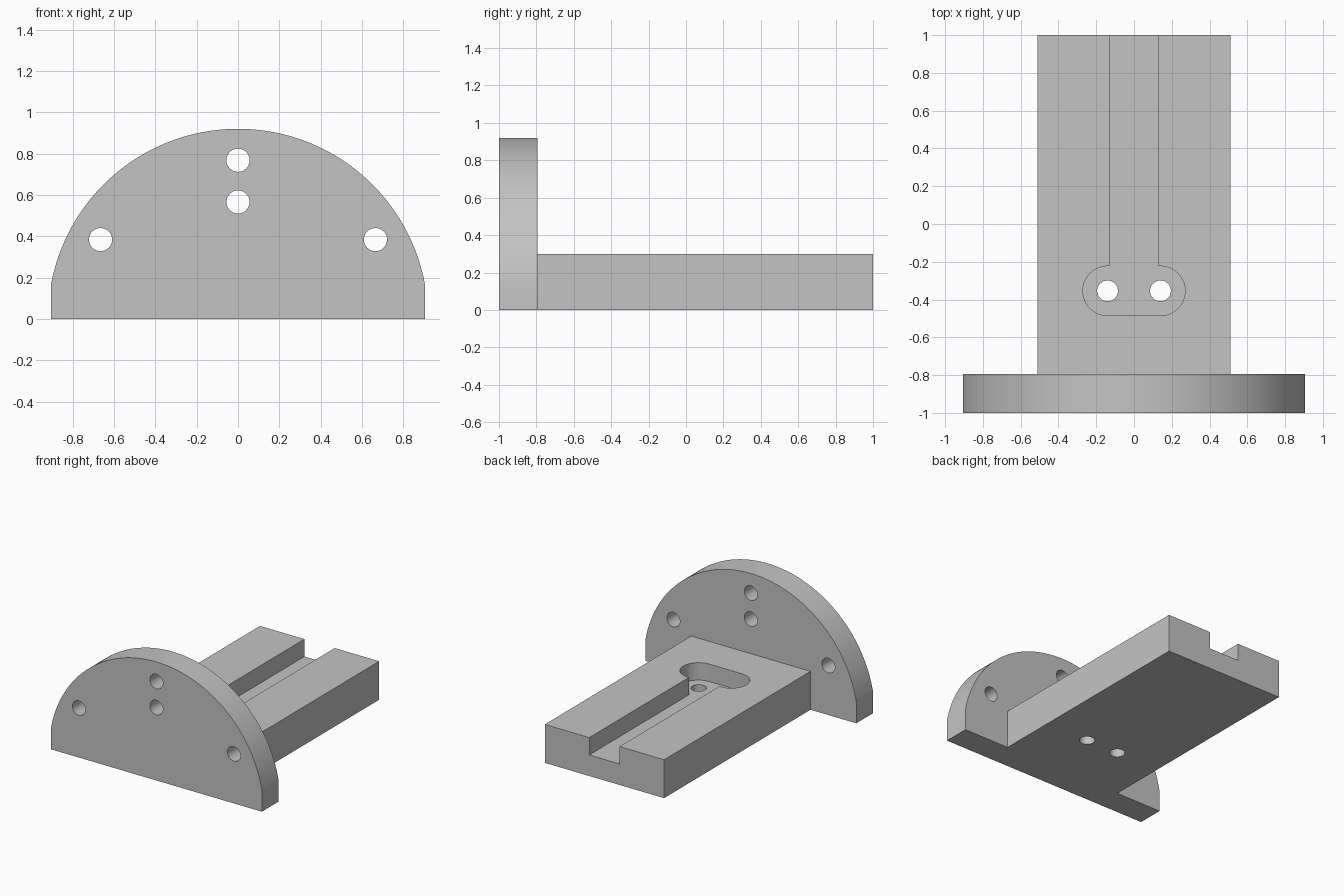
import bpy, bmesh
from math import sin, cos, pi, acos

if "Cube" in bpy.data.objects:
    bpy.data.objects.remove(bpy.data.objects["Cube"], do_unlink=True)

grey = bpy.data.materials.new("plain grey")
grey.use_nodes = True
grey.diffuse_color = (0.55, 0.55, 0.55, 1)
grey.node_tree.nodes["Principled BSDF"].inputs["Base Color"].default_value = grey.diffuse_color


def arc(cx, cy, r, start, end, steps):
    return [(cx + r * cos(start + (end - start) * i / steps),
             cy + r * sin(start + (end - start) * i / steps)) for i in range(steps + 1)]


def circle(cx, cy, r):
    return arc(cx, cy, r, 0, 2 * pi, 48)[:-1]


def prism(name, outline, axis, low, high):
    """Extrude a 2D outline along y or z."""
    def place(p, d):
        return (p[0], d, p[1]) if axis == "y" else (p[0], p[1], d)
    bm = bmesh.new()
    rings = [[bm.verts.new(place(p, d)) for p in outline] for d in (low, high)]
    for ring in rings:
        bm.faces.new(ring)
    n = len(outline)
    for i in range(n):
        j = (i + 1) % n
        bm.faces.new((rings[0][i], rings[0][j], rings[1][j], rings[1][i]))
    bmesh.ops.recalc_face_normals(bm, faces=bm.faces)
    mesh = bpy.data.meshes.new(name)
    bm.to_mesh(mesh)
    bm.free()
    mesh.materials.append(grey)
    obj = bpy.data.objects.new(name, mesh)
    bpy.context.collection.objects.link(obj)
    return obj


def combine(target, tool, operation):
    """Apply a boolean and discard the tool object."""
    tool.hide_render = True
    mod = target.modifiers.new(operation.lower(), "BOOLEAN")
    mod.operation, mod.solver, mod.object = operation, "EXACT", tool
    bpy.context.view_layer.objects.active = target
    bpy.ops.object.modifier_apply(modifier=mod.name)
    bpy.data.objects.remove(tool, do_unlink=True)


# Upright flange: a half disc with its ends trimmed straight
R, half_width = 0.92, 0.905
trim = acos(half_width / R)
outline = [(-half_width, 0), (half_width, 0)] + arc(0, 0, R, trim, pi - trim, 96)
bracket = prism("flanged_bracket", outline, "y", -1, -0.795)

# Horizontal arm, overlapping into the flange
w = 0.512
arm = prism("arm", [(-w, -0.9), (w, -0.9), (w, 1), (-w, 1)], "z", 0, 0.298)
combine(bracket, arm, "UNION")

# Open slot ending in a rounded cross pocket
cx, cy, r, slot = 0.14, -0.354, 0.131, 0.13
pocket = (arc(cx, cy, r, -pi / 2, pi / 2, 24)
          + [(slot, cy + r), (slot, 1.2), (-slot, 1.2), (-slot, cy + r)]
          + arc(-cx, cy, r, pi / 2, 3 * pi / 2, 24))
combine(bracket, prism("pocket_cutter", pocket, "z", 0.163, 0.5), "DIFFERENCE")

# Screw holes through the pocket floor
for side in (-1, 1):
    hole = prism("floor_hole_cutter", circle(side * cx, cy, 0.055), "z", -0.1, 0.4)
    combine(bracket, hole, "DIFFERENCE")

# Bolt holes through the flange: three on an arc and one on the centre line
bolt = 0.768
spots = [(bolt * cos(a), bolt * sin(a)) for a in (pi / 6, pi / 2, 5 * pi / 6)]
for x, z in spots + [(0, 0.566)]:
    hole = prism("flange_hole_cutter", circle(x, z, 0.056), "y", -1.1, -0.7)
    combine(bracket, hole, "DIFFERENCE")

# Smooth the curves while keeping the edges crisp
bpy.ops.object.select_all(action="DESELECT")
bracket.select_set(True)
bpy.context.view_layer.objects.active = bracket
bpy.ops.object.shade_smooth_by_angle(angle=pi / 6)
